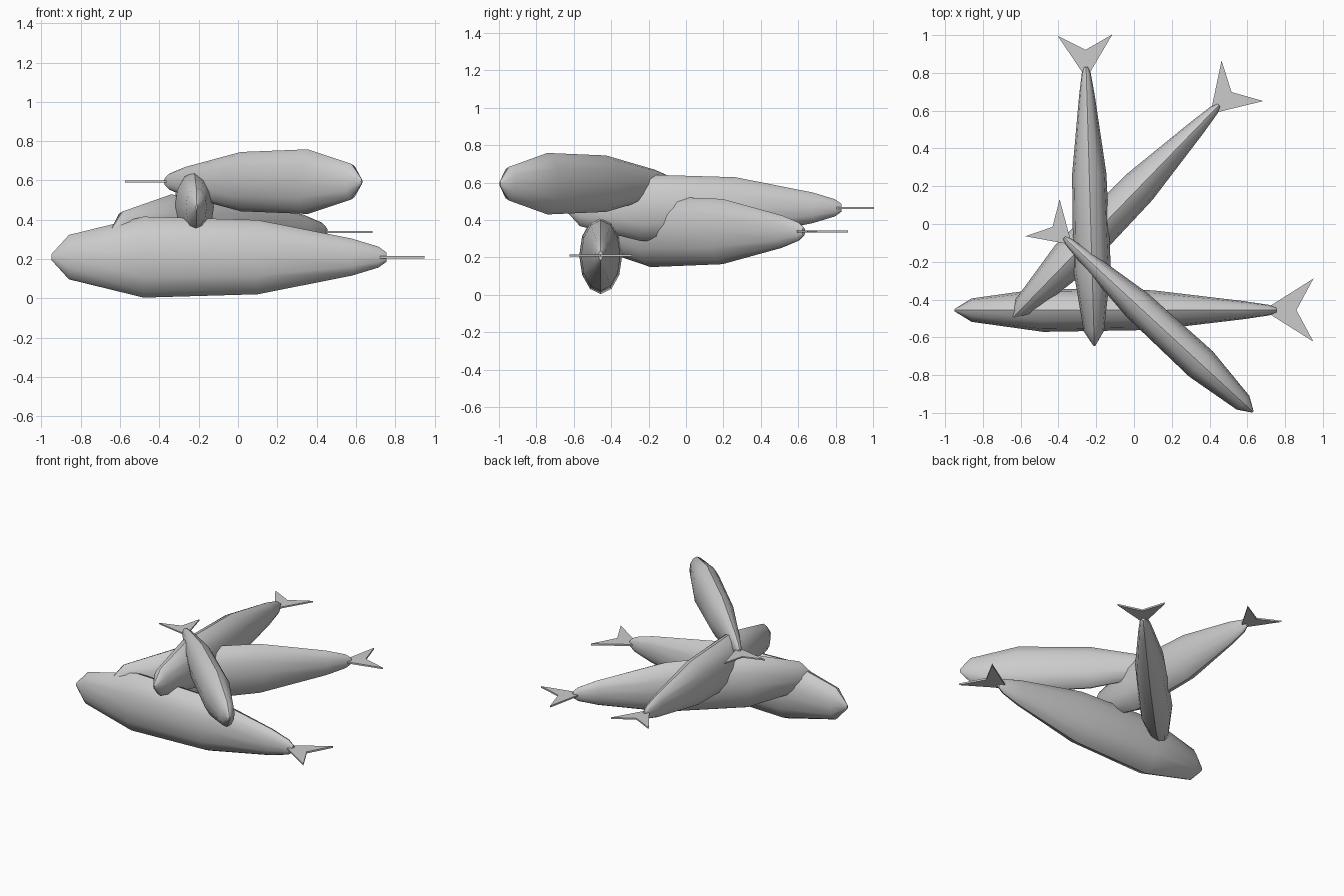
import bpy, bmesh
from math import sin, cos, pi, radians
from mathutils import Matrix

if "Cube" in bpy.data.objects:
    bpy.data.objects.remove(bpy.data.objects["Cube"])

SIDES = 12
# body rings: distance from nose, half width, half height (full-size fish is 1.9 long)
RINGS = [(0.0, 0.006, 0.014), (0.09, 0.062, 0.113), (0.47, 0.115, 0.206),
         (1.05, 0.105, 0.189), (1.53, 0.048, 0.094), (1.665, 0.028, 0.053),
         (1.705, 0.012, 0.024)]
# half outline of the forked tail: distance from nose, half width
FORK = [(1.67, 0.022), (1.9, 0.167), (1.81, 0.0)]


def finish(name, bm, matrix, smooth):
    bmesh.ops.recalc_face_normals(bm, faces=bm.faces)
    bm.transform(matrix)
    mesh = bpy.data.meshes.new(name)
    bm.to_mesh(mesh)
    bm.free()
    obj = bpy.data.objects.new(name, mesh)
    bpy.context.collection.objects.link(obj)
    if smooth:
        bpy.ops.object.select_all(action='DESELECT')
        obj.select_set(True)
        bpy.context.view_layer.objects.active = obj
        bpy.ops.object.shade_smooth_by_angle(angle=radians(35))


def fish(label, nose, angle, scale):
    place = (Matrix.Translation(nose) @ Matrix.Rotation(radians(angle), 4, 'Z')
             @ Matrix.Scale(scale, 4))
    # lofted body
    bm = bmesh.new()
    loops = [[bm.verts.new((u, w * cos(2 * pi * i / SIDES), h * sin(2 * pi * i / SIDES)))
              for i in range(SIDES)] for u, w, h in RINGS]
    for a, b in zip(loops, loops[1:]):
        for i in range(SIDES):
            j = (i + 1) % SIDES
            bm.faces.new((a[i], a[j], b[j], b[i]))
    bm.faces.new(loops[0])
    bm.faces.new(loops[-1])
    finish(label + "_fish_body", bm, place, True)
    # flat forked tail
    bm = bmesh.new()
    outline = FORK + [(u, -w) for u, w in FORK[1::-1]]
    layers = [[bm.verts.new((u, w, z)) for u, w in outline] for z in (-0.006, 0.006)]
    for layer in layers:
        bm.faces.new(layer)
    n = len(outline)
    for i in range(n):
        j = (i + 1) % n
        bm.faces.new((layers[0][i], layers[0][j], layers[1][j], layers[1][i]))
    finish(label + "_fish_tail", bm, place, False)


# stacked pile of four fish, each smaller than the one below
fish("bottom", (-0.95, -0.456, 0.21), 0, 1.0)
fish("second", (-0.645, -0.50, 0.338), 45.9, 0.922)
fish("third", (-0.21, -0.645, 0.465), 91.7, 0.866)
fish("top", (0.63, -0.995, 0.594), 137.3, 0.798)
